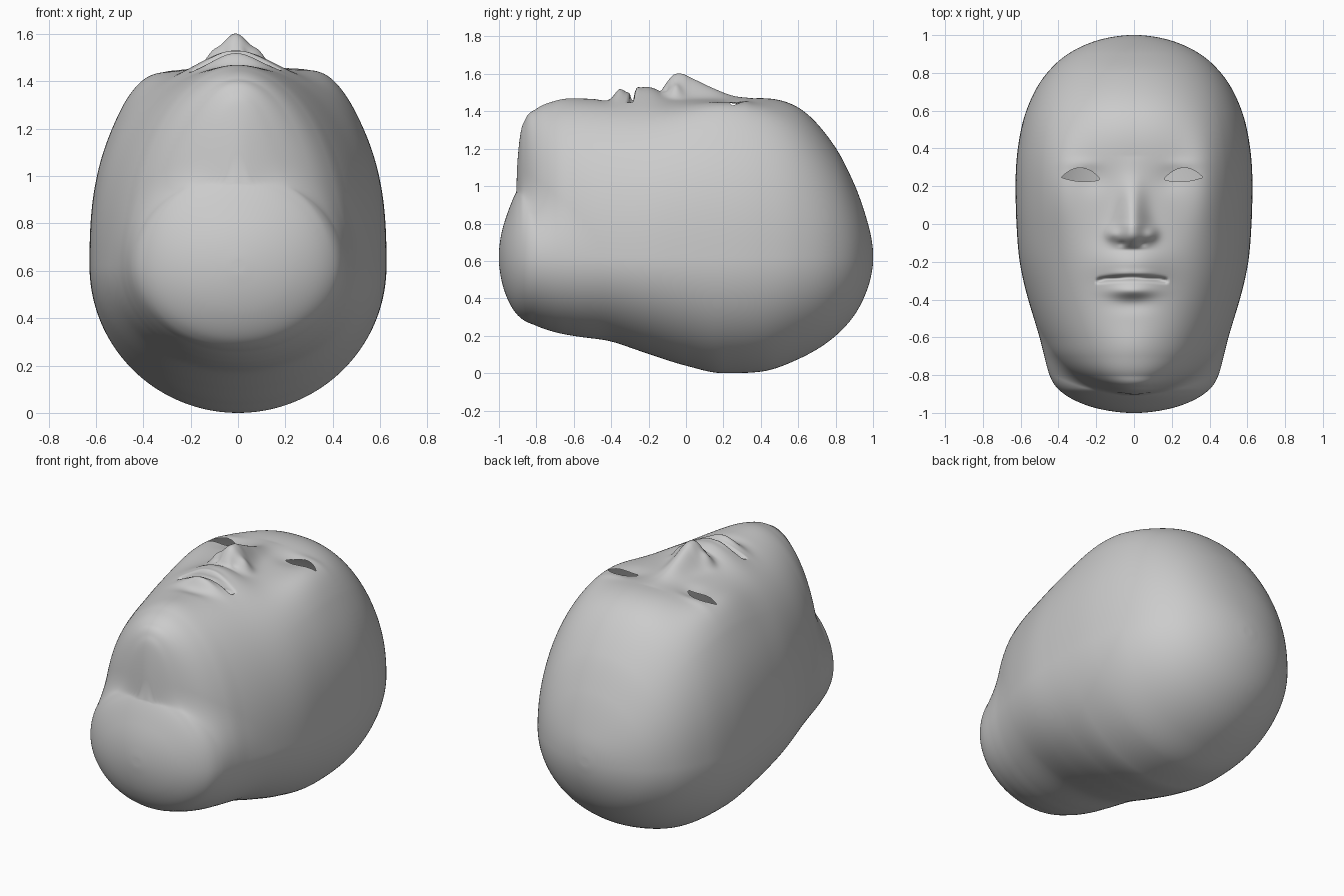
import bpy, bmesh
from math import sin, cos, pi, exp

if "Cube" in bpy.data.objects:
    bpy.data.objects.remove(bpy.data.objects["Cube"], do_unlink=True)

AXIS_Z = 0.62
FACE_X = -0.01
RINGS, SIDES = 340, 280

# Section sizes along the head: y, half width, height above and below the axis
SKULL = [(-.909, 0, 0, 0), (-.905, .06, .42, .05), (-.897, .105, .56, .08),
         (-.885, .155, .66, .12), (-.86, .23, .735, .2), (-.8, .345, .79, .3),
         (-.7, .44, .825, .37), (-.6, .49, .84, .405), (-.4, .56, .845, .45),
         (-.2, .605, .845, .517), (0, .622, .845, .58), (.2, .627, .845, .62),
         (.4, .615, .85, .612), (.6, .57, .8, .545), (.8, .46, .585, .42),
         (.9, .35, .39, .31), (.97, .2, .19, .17), (1, 0, 0, 0)]
NECK = [(-1, 0, 0, 0), (-.96, .25, .22, .21), (-.9, .37, .36, .31),
        (-.87, .405, .4, .335), (-.8, .447, .41, .365), (-.7, .462, .41, .385),
        (-.6, .46, .4, .39), (-.3, .44, .38, .36), (.3, 0, 0, 0)]
NOSE = [(-.135, 0), (-.105, .06), (-.07, .115), (-.02, .132), (.03, .112),
        (.13, .065), (.26, .015), (.36, 0)]
# Soft facial forms, mirrored: x, y, x spread, y spread, height
FORMS = [(.1, -.055, .035, .035, .03),      # nostril wings
         (.055, -.105, .02, .014, -.015),   # nostrils
         (0, -.21, .17, .11, .065),         # muzzle
         (.03, -.265, .08, .022, .012),     # upper lip
         (0, -.355, .11, .035, .042),       # lower lip
         (0, -.43, .1, .04, -.01),          # hollow under the lip
         (0, -.66, .13, .12, .012),         # chin
         (.2, .24, .08, .07, -.012),        # eye sockets
         (.27, .32, .09, .03, .006),        # upper lids
         (.4, .22, .13, .28, .055)]         # temples and cheekbones


def smooth_curve(points):
    """Cubic curve through (position, value) points, limited against overshoot."""
    xs, vs = zip(*points)
    gaps = [b - a for a, b in zip(xs, xs[1:])]
    d = [(b - a) / g for a, b, g in zip(vs, vs[1:], gaps)]
    m = [d[0]]
    for a, b, g, h in zip(d, d[1:], gaps, gaps[1:]):
        slope = (a * h + b * g) / (g + h)
        limit = 3 * min(abs(a), abs(b)) if a * b > 0 else 0
        m.append(max(-limit, min(limit, slope)))
    m.append(d[-1])

    def value(x):
        if x <= xs[0]:
            return vs[0]
        if x >= xs[-1]:
            return vs[-1]
        i = max(k for k in range(len(xs) - 1) if xs[k] <= x)
        t = (x - xs[i]) / gaps[i]
        a, b = t * t * (3 - 2 * t), t * (1 - t)
        return (vs[i] * (1 - a) + vs[i + 1] * a
                + gaps[i] * b * ((1 - t) * m[i] - t * m[i + 1]))
    return value


def section_curves(table):
    # Squared sizes keep the two ends round
    return [smooth_curve([(row[0], row[k] ** 2) for row in table]) for k in (1, 2, 3)]


def sizes(curves, y):
    return [max(c(y), 1e-8) ** 0.5 for c in curves]


def radius(size, angle, power):
    w, up, down = size
    c, s = cos(angle), abs(sin(angle))
    h, p = (up, power) if c > 0 else (down, 2)
    return ((s / w) ** p + (abs(c) / h) ** p) ** (-1 / p)


def blend(a, b, k=.09):
    return max(a, b) + max(k - abs(a - b), 0) ** 2 / (4 * k)


nose_height = smooth_curve(NOSE)


def relief(x, y):
    """Height of the facial features above the plain head."""
    x = abs(x - FACE_X)
    spread = .07 + .015 * exp(-((y + .04) / .09) ** 2)
    z = nose_height(y) * exp(-(x / spread) ** 2)
    for fx, fy, sx, sy, amount in FORMS:
        z += amount * exp(-((x - fx) / sx) ** 2 - ((y - fy) / sy) ** 2)
    # Parting between the lips
    width = max(0, 1 - (x / .19) ** 4) ** 0.5
    line = -.285 - .015 * (x / .19) ** 2
    return z - .06 * width * exp(-((y - line) / .011) ** 2)


def eye_edges(x):
    s = (abs(x - FACE_X) - .165) / .21
    bow, base = 4 * s * (1 - s), .235 + .012 * s
    return base - .016 * bow, base + .056 * bow


def in_eye(p):
    low, high = eye_edges(p.x)
    return p.z > 1 and low < p.y < high


# Head and neck as one lofted skin
skull, neck = section_curves(SKULL), section_curves(NECK)
bm = bmesh.new()
rings = []
for i in range(1, RINGS):
    y = -cos(pi * i / RINGS)
    head_size, neck_size = sizes(skull, y), sizes(neck, y)
    # Fuller corners across the face
    power = 2.1 + .5 * exp(-((y - .15) / .45) ** 2)
    ring = []
    for j in range(SIDES):
        u = 2 * pi * j / SIDES
        a = u - .5 * sin(u)          # closer spacing across the face
        r = blend(radius(head_size, a, power), radius(neck_size, a, 2))
        x, z = r * sin(a), AXIS_Z + r * cos(a)
        if cos(a) > 0 and -.88 < y < .9:
            facing = min(1, max(0, (cos(a) - .5) / .3))
            z += relief(x, y) * facing
        ring.append(bm.verts.new((x, y, z)))
    rings.append(ring)
for r0, r1 in zip(rings, rings[1:]):
    for j in range(SIDES):
        k = (j + 1) % SIDES
        bm.faces.new((r0[j], r0[k], r1[k], r1[j]))
for y, ring in ((-1, rings[0]), (1, rings[-1])):
    tip = bm.verts.new((0, y, AXIS_Z))
    for j in range(SIDES):
        bm.faces.new((ring[j], ring[(j + 1) % SIDES], tip))
bmesh.ops.recalc_face_normals(bm, faces=bm.faces)

# Almond eye openings, with the rims pulled onto a clean outline
holes = [f for f in bm.faces if in_eye(f.calc_center_median())]
bmesh.ops.delete(bm, geom=holes, context='FACES')
for v in bm.verts:
    if v.is_boundary:
        side = 1 if v.co.x > 0 else -1
        v.co.x = FACE_X + side * min(.375, max(.165, abs(v.co.x - FACE_X)))
        v.co.y = min(eye_edges(v.co.x), key=lambda e: abs(e - v.co.y))

mesh = bpy.data.meshes.new("head")
bm.to_mesh(mesh)
bm.free()
for poly in mesh.polygons:
    poly.use_smooth = True
head = bpy.data.objects.new("head", mesh)
bpy.context.collection.objects.link(head)

# Plain grey finish
grey = bpy.data.materials.new("plain_grey")
grey.use_nodes = True
colour = (.6, .6, .6, 1)
grey.diffuse_color = colour
grey.node_tree.nodes["Principled BSDF"].inputs["Base Color"].default_value = colour
mesh.materials.append(grey)
